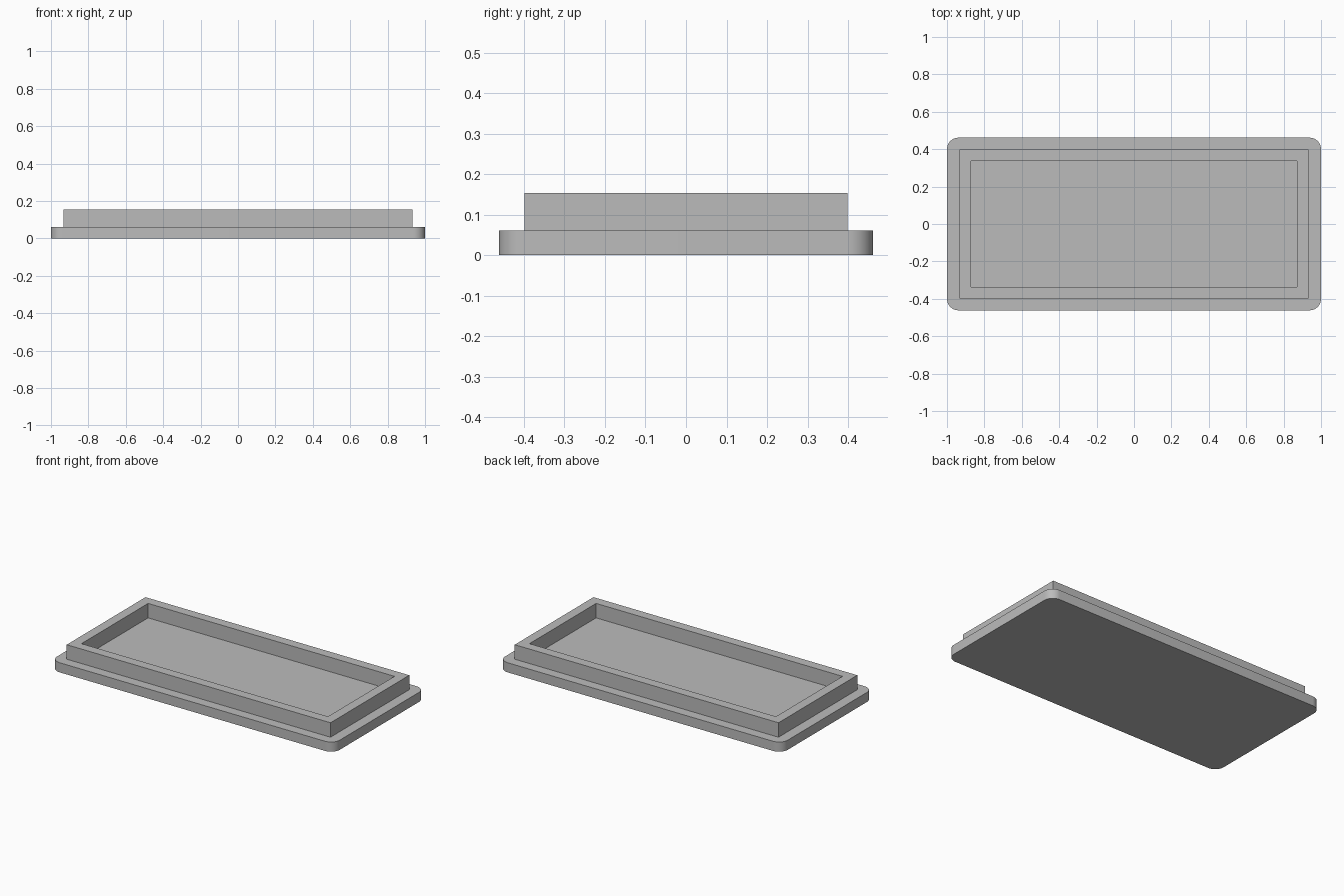
import bpy
import bmesh
import math

cube = bpy.data.objects.get("Cube")
if cube:
    bpy.data.objects.remove(cube, do_unlink=True)

# Main dimensions
PLATE_X, PLATE_Y, PLATE_TOP = 1.0, 0.4615, 0.0615
RIM_X, RIM_Y, RIM_TOP = 0.933, 0.398, 0.154
WALL = 0.0615
CORNER = 0.0615

grey = bpy.data.materials.new("plain grey")
grey.use_nodes = True
colour = (0.5, 0.5, 0.5, 1)
grey.diffuse_color = colour
grey.node_tree.nodes["Principled BSDF"].inputs["Base Color"].default_value = colour


def rectangle(half_x, half_y, radius=0, steps=10):
    """Counter-clockwise outline of a rectangle, with optional round corners."""
    points = []
    for i, (sx, sy) in enumerate([(1, 1), (-1, 1), (-1, -1), (1, -1)]):
        cx, cy = sx * (half_x - radius), sy * (half_y - radius)
        for k in range(steps + 1 if radius else 1):
            a = math.pi / 2 * (i + k / steps)
            points.append((cx + radius * math.cos(a), cy + radius * math.sin(a)))
    return points


def ring(bm, outline, z):
    return [bm.verts.new((x, y, z)) for x, y in outline]


def bridge(bm, a, b):
    """Join two rings of equal length with quads."""
    n = len(a)
    for i in range(n):
        j = (i + 1) % n
        bm.faces.new((a[i], a[j], b[j], b[i]))


def finish(bm, name):
    mesh = bpy.data.meshes.new(name)
    bm.to_mesh(mesh)
    bm.free()
    mesh.materials.append(grey)
    obj = bpy.data.objects.new(name, mesh)
    bpy.context.collection.objects.link(obj)
    bpy.ops.object.select_all(action="DESELECT")
    obj.select_set(True)
    bpy.context.view_layer.objects.active = obj
    bpy.ops.object.shade_smooth_by_angle(angle=math.radians(30))


# Base plate with round corners
bm = bmesh.new()
outline = rectangle(PLATE_X, PLATE_Y, CORNER)
low, high = ring(bm, outline, 0), ring(bm, outline, PLATE_TOP)
bridge(bm, low, high)
bm.faces.new(low[::-1])
bm.faces.new(high)
finish(bm, "base_plate")

# Raised rim: a closed wall standing on the plate, open in the middle
bm = bmesh.new()
outer = rectangle(RIM_X, RIM_Y)
inner = rectangle(RIM_X - WALL, RIM_Y - WALL)
outer_low, outer_high = ring(bm, outer, PLATE_TOP), ring(bm, outer, RIM_TOP)
inner_low, inner_high = ring(bm, inner, PLATE_TOP), ring(bm, inner, RIM_TOP)
bridge(bm, outer_low, outer_high)
bridge(bm, outer_high, inner_high)
bridge(bm, inner_high, inner_low)
finish(bm, "raised_rim")
